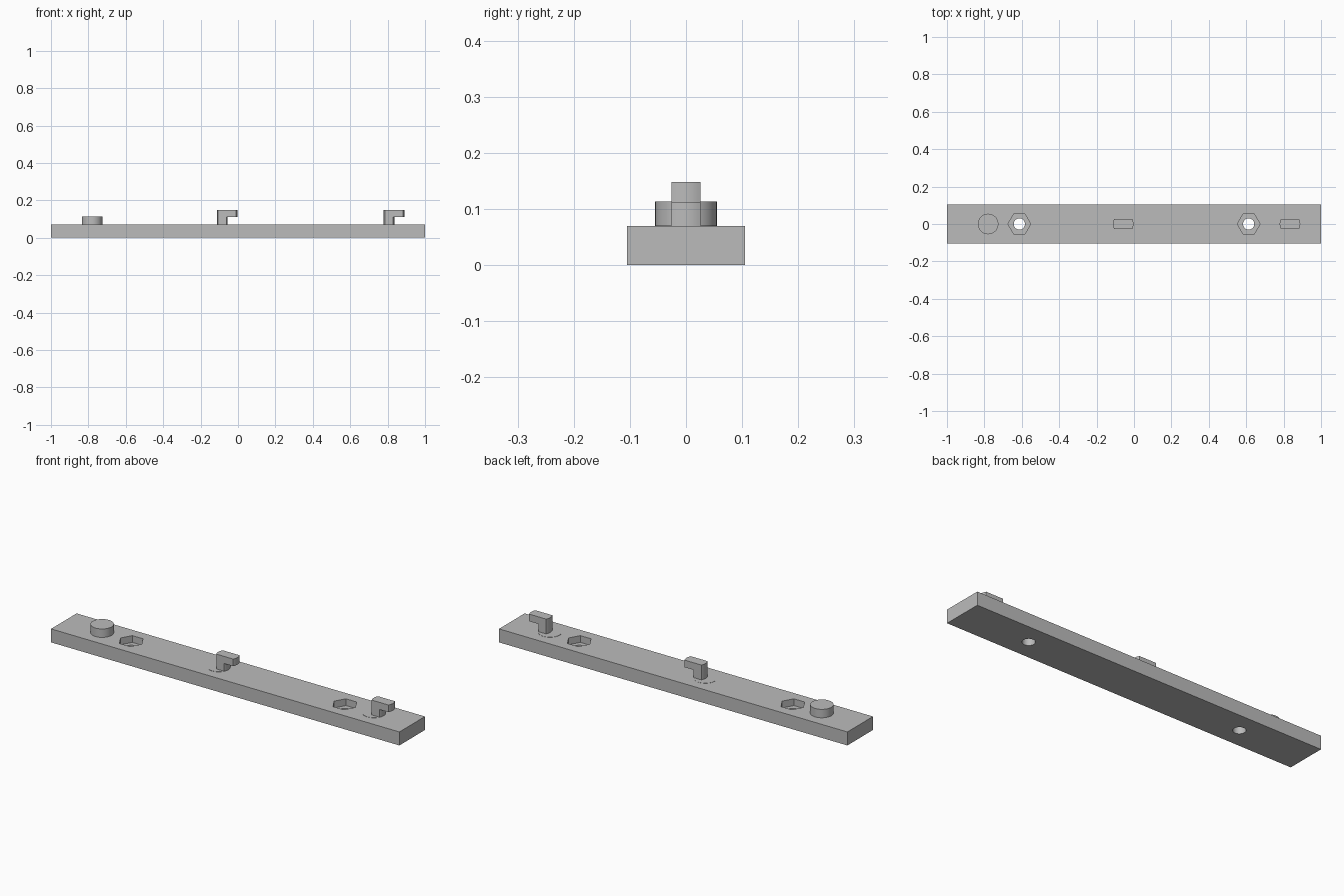
import bpy, bmesh, math

if "Cube" in bpy.data.objects:
    bpy.data.objects.remove(bpy.data.objects["Cube"], do_unlink=True)

grey = bpy.data.materials.new("plain grey")
grey.use_nodes = True
grey.diffuse_color = (0.5, 0.5, 0.5, 1)
grey.node_tree.nodes["Principled BSDF"].inputs["Base Color"].default_value = (0.5, 0.5, 0.5, 1)

TOP = 0.07       # top of the bar
R = 0.055        # radius shared by peg, pads and hooks
HALF = 0.026     # half width of the hooks


def prism(name, outline, z0, z1, smooth=True):
    """Extrude a closed counter-clockwise outline from z0 to z1."""
    bm = bmesh.new()
    base = bm.faces.new([bm.verts.new((x, y, z0)) for x, y in outline])
    top = bmesh.ops.extrude_face_region(bm, geom=[base], use_keep_orig=True)["geom"]
    bmesh.ops.translate(bm, vec=(0, 0, z1 - z0),
                        verts=[v for v in top if isinstance(v, bmesh.types.BMVert)])
    bmesh.ops.recalc_face_normals(bm, faces=bm.faces)
    mesh = bpy.data.meshes.new(name)
    bm.to_mesh(mesh)
    bm.free()
    mesh.materials.append(grey)
    obj = bpy.data.objects.new(name, mesh)
    bpy.context.collection.objects.link(obj)
    if smooth:
        bpy.ops.object.select_all(action="DESELECT")
        obj.select_set(True)
        bpy.context.view_layer.objects.active = obj
        bpy.ops.object.shade_smooth_by_angle(angle=math.radians(30))
    return obj


def ring(cx, radius, sides):
    steps = [math.tau * i / sides for i in range(sides)]
    return [(cx + radius * math.cos(a), radius * math.sin(a)) for a in steps]


def lens(left_centre, right_centre, steps=8):
    """Strip of the hook width, ended by an arc on each side."""
    ys = [HALF * (2 * i / steps - 1) for i in range(steps + 1)]
    bulge = lambda y: math.sqrt(R * R - y * y)
    return ([(right_centre + bulge(y), y) for y in ys]
            + [(left_centre - bulge(y), y) for y in reversed(ys)])


# Bar with hexagonal nut pockets and bolt holes
bar = prism("bar", [(-1, -0.105), (1, -0.105), (1, 0.105), (-1, 0.105)], 0, TOP, False)
for side, x in (("right", -0.613), ("left", 0.613)):
    cutters = (prism(side + "_nut_cutter", ring(x, 0.061, 6), 0.035, 0.1, False),
               prism(side + "_bolt_cutter", ring(x, 0.03, 32), -0.05, 0.05, False))
    for cutter in cutters:
        mod = bar.modifiers.new(cutter.name, "BOOLEAN")
        mod.object = cutter
        mod.solver = "EXACT"
        cutter.hide_render = True
        cutter.hide_set(True)

# Apply the cuts and remove the cutters
bpy.ops.object.select_all(action="DESELECT")
bar.select_set(True)
bpy.context.view_layer.objects.active = bar
for mod in list(bar.modifiers):
    cutter = mod.object
    bpy.ops.object.modifier_apply(modifier=mod.name)
    bpy.data.objects.remove(cutter, do_unlink=True)
bpy.ops.object.shade_smooth_by_angle(angle=math.radians(30))

# Round locating peg
prism("peg", ring(-0.78, R, 48), TOP - 0.002, 0.114)

# Hooks: low round pad, lens-shaped stem and overhanging arm
for name, x in (("middle", -0.058), ("end", 0.834)):
    pad_x = x - 0.053
    prism(name + "_hook_pad", ring(pad_x, R, 48), TOP - 0.002, TOP + 0.001)
    prism(name + "_hook_stem", lens(x, pad_x), TOP - 0.002, 0.111)
    prism(name + "_hook_arm", lens(x, x), 0.111, 0.148)
